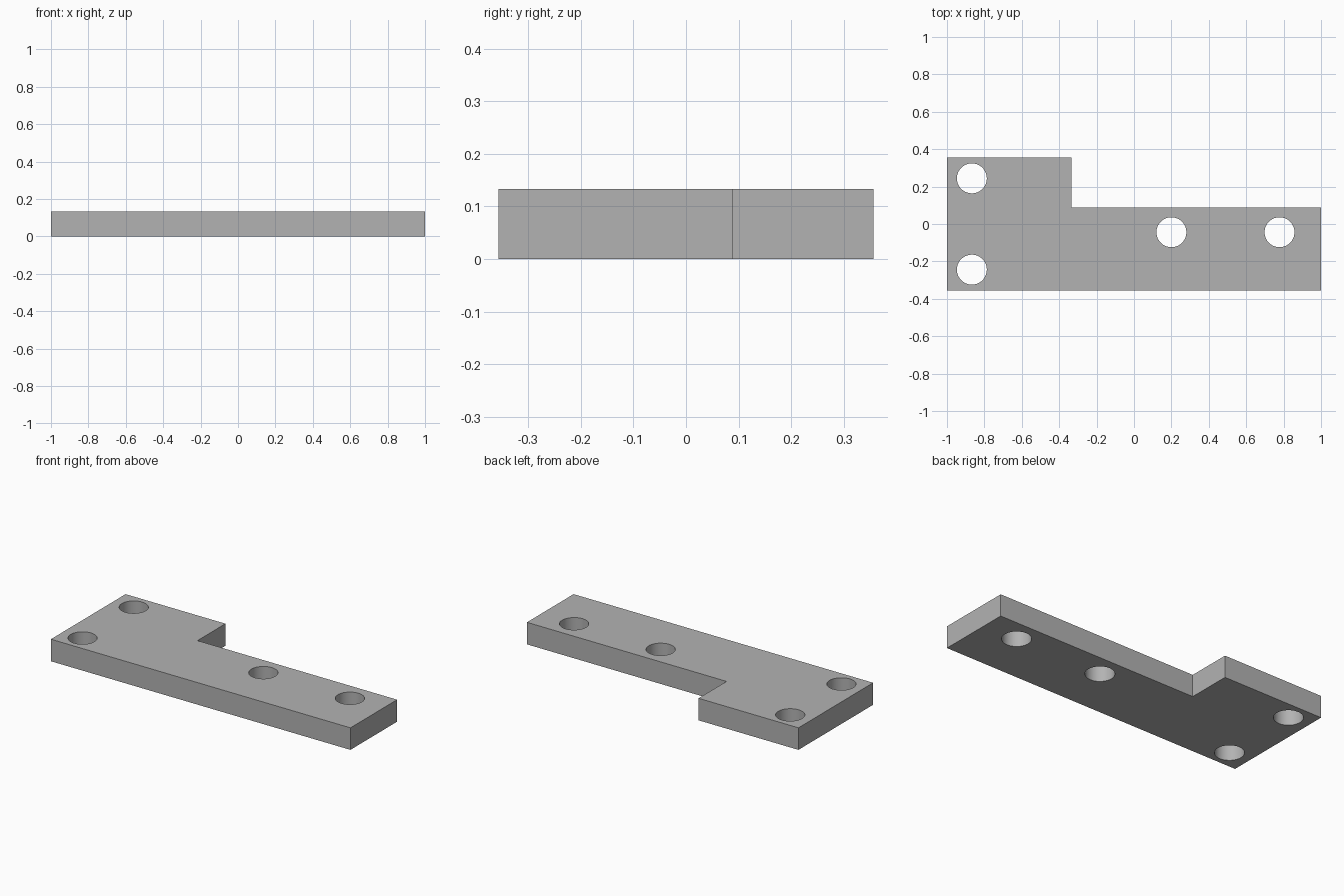
import bpy
import bmesh
import math
from mathutils import Matrix

cube = bpy.data.objects.get("Cube")
if cube:
    bpy.data.objects.remove(cube, do_unlink=True)

THICKNESS = 0.133
HOLE_RADIUS = 0.08
OUTLINE = [(-1, -0.356), (1, -0.356), (1, 0.089),
           (-0.333, 0.089), (-0.333, 0.356), (-1, 0.356)]
HOLES = [(-0.867, 0.244), (-0.867, -0.244), (0.2, -0.044), (0.778, -0.044)]

# Plain grey finish
grey = bpy.data.materials.new("plain_grey")
grey.use_nodes = True
colour = (0.45, 0.45, 0.45, 1)
grey.diffuse_color = colour
grey.node_tree.nodes["Principled BSDF"].inputs["Base Color"].default_value = colour


def make_object(name, bm):
    mesh = bpy.data.meshes.new(name)
    bm.to_mesh(mesh)
    bm.free()
    mesh.materials.append(grey)
    obj = bpy.data.objects.new(name, mesh)
    bpy.context.collection.objects.link(obj)
    return obj


# L-shaped plate extruded from its outline
bm = bmesh.new()
base = bm.faces.new([bm.verts.new((x, y, 0)) for x, y in OUTLINE])
top = bmesh.ops.extrude_face_region(bm, geom=[base])["geom"]
bmesh.ops.translate(bm, vec=(0, 0, THICKNESS),
                    verts=[v for v in top if isinstance(v, bmesh.types.BMVert)])
bmesh.ops.recalc_face_normals(bm, faces=bm.faces)
plate = make_object("mounting_plate", bm)

# Four round through-holes
bm = bmesh.new()
for x, y in HOLES:
    bmesh.ops.create_cone(bm, cap_ends=True, segments=64, radius1=HOLE_RADIUS,
                          radius2=HOLE_RADIUS, depth=THICKNESS * 2,
                          matrix=Matrix.Translation((x, y, THICKNESS / 2)))
cutter = make_object("hole_cutter", bm)
cutter.hide_render = True

cut = plate.modifiers.new("screw_holes", 'BOOLEAN')
cut.operation = 'DIFFERENCE'
cut.solver = 'EXACT'
cut.object = cutter

# Apply the cut, discard the cutter, smooth the hole walls
bpy.ops.object.select_all(action='DESELECT')
plate.select_set(True)
bpy.context.view_layer.objects.active = plate
bpy.ops.object.modifier_apply(modifier=cut.name)
bpy.data.objects.remove(cutter, do_unlink=True)
bpy.ops.object.shade_smooth_by_angle(angle=math.radians(30))
